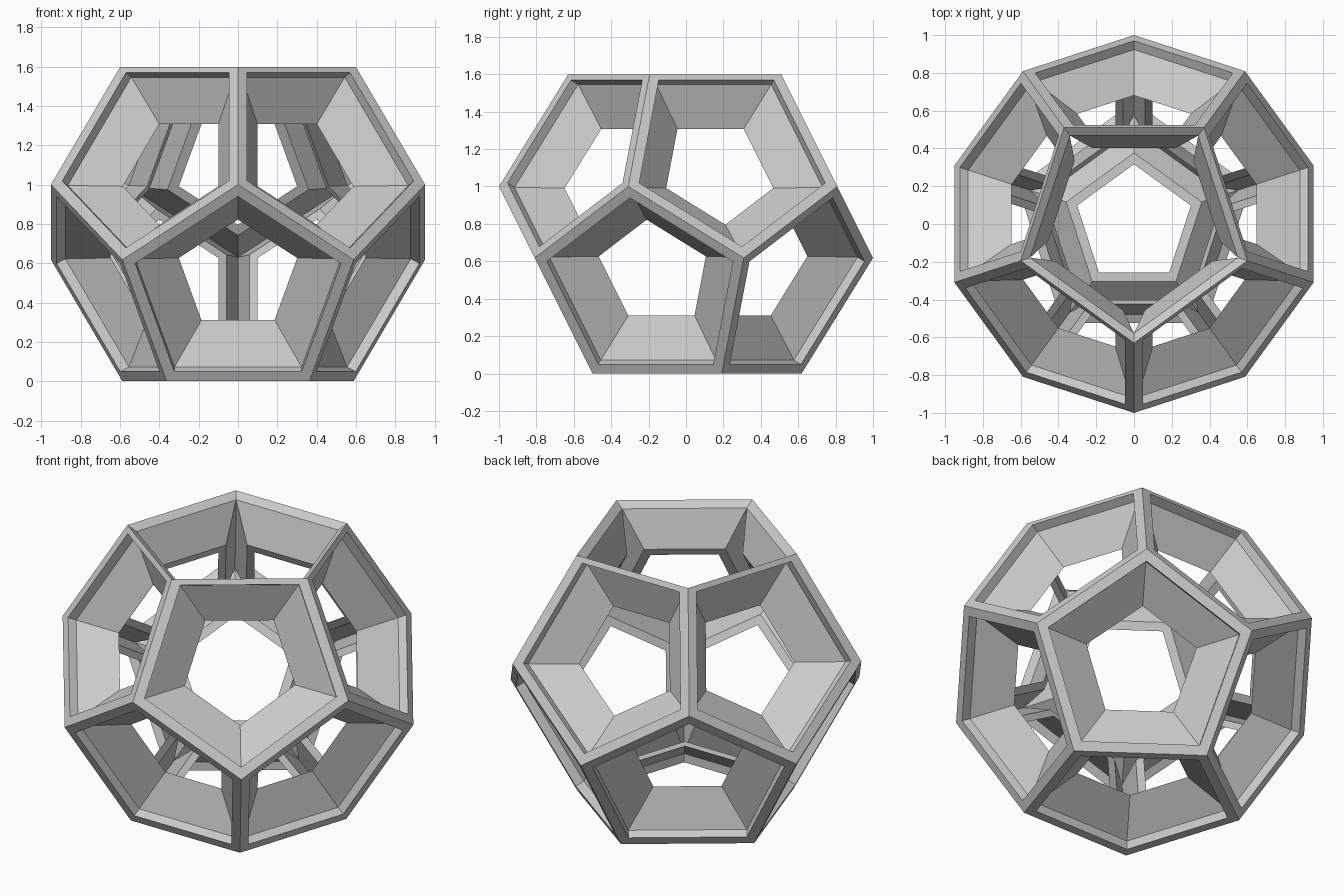
import bpy, bmesh
from math import sin, cos, pi, atan, radians
from mathutils import Vector

if "Cube" in bpy.data.objects:
    bpy.data.objects.remove(bpy.data.objects["Cube"])

PHI = (1 + 5 ** 0.5) / 2
H = PHI / 2                      # inradius, with the widest ring at radius 1
T = 0.052                        # plate thickness
TILT = atan(0.5)                 # elevation of side face normals

# Frame cross-section: (apothem, distance from centre), outer edge round to inner edge
PROFILE = [(0.5, H), (0.445, H), (0.445, H - T),
           (0.256, 0.603), (0.305, 0.603), (0.5 * (H - T) / H, H - T)]


def place(p):
    """Lift onto the ground; slide the outer rim of the open top down its edges."""
    p = p + Vector((0, 0, H))
    if p.z > 2 * H - 0.001:
        full = 1 / PHI
        r = full * (H - T) / H + T
        p = Vector((p.x * r / full, p.y * r / full, 2 * H - T + T / PHI))
    return p


def add_face_frame(bm, az, el, flip):
    """One pentagonal window: flat rim, step, sloping panel and its back."""
    n = Vector((cos(el) * cos(az), cos(el) * sin(az), sin(el)))
    up = Vector((-sin(el) * cos(az), -sin(el) * sin(az), cos(el))) * flip
    side = up.cross(n)
    rings = []
    for a, h in PROFILE:
        r = a / cos(pi / 5)
        rings.append([bm.verts.new(place(n * h + up * (r * cos(k * 2 * pi / 5))
                                         + side * (r * sin(k * 2 * pi / 5))))
                      for k in range(5)])
    for r0, r1 in zip(rings, rings[1:]):
        for k in range(5):
            j = (k + 1) % 5
            bm.faces.new((r0[k], r0[j], r1[j], r1[k]))


bm = bmesh.new()
# Five lower, five upper and one bottom window; the top is left open
for k in range(5):
    add_face_frame(bm, radians(-90 + 72 * k), -TILT, 1)
    add_face_frame(bm, radians(90 + 72 * k), TILT, -1)
add_face_frame(bm, radians(90), -pi / 2, 1)
bmesh.ops.remove_doubles(bm, verts=bm.verts, dist=0.0005)

# Close the plate thickness round the open top
bmesh.ops.bridge_loops(bm, edges=[e for e in bm.edges if e.is_boundary])
bmesh.ops.recalc_face_normals(bm, faces=bm.faces)

mesh = bpy.data.meshes.new("dodecahedron_frame")
bm.to_mesh(mesh)
bm.free()
bpy.context.collection.objects.link(bpy.data.objects.new("dodecahedron_frame", mesh))
